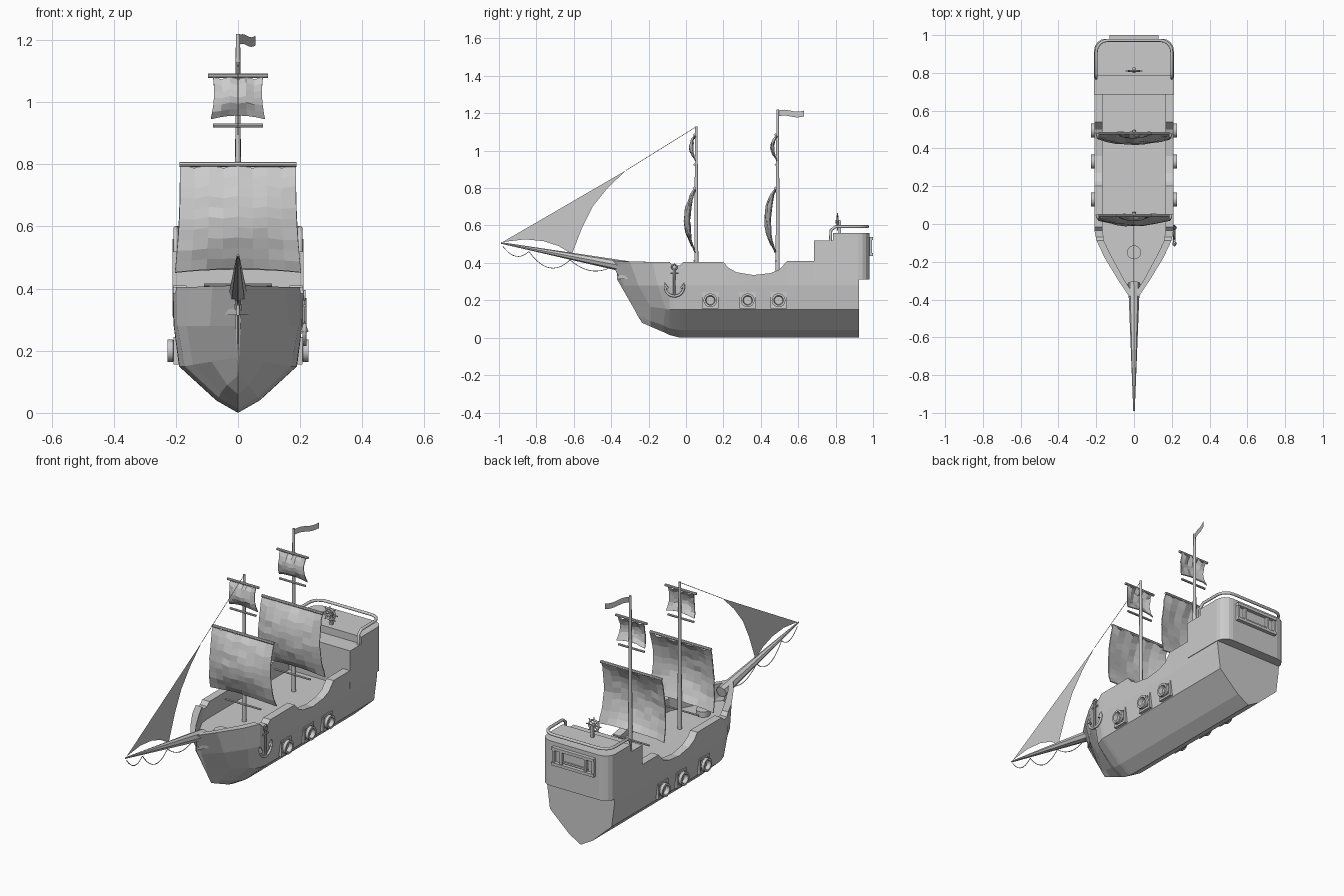
import bpy, bmesh, math, random
from mathutils import Vector, Matrix

if "Cube" in bpy.data.objects:
    bpy.data.objects.remove(bpy.data.objects["Cube"])
random.seed(4)
pi = math.pi

def make(name, verts, faces, smooth=False):
    bm = bmesh.new()
    vs = [bm.verts.new(v) for v in verts]
    for f in faces:
        bm.faces.new([vs[i] for i in f])
    bmesh.ops.remove_doubles(bm, verts=bm.verts, dist=1e-5)
    bmesh.ops.dissolve_degenerate(bm, edges=bm.edges, dist=1e-5)
    bmesh.ops.recalc_face_normals(bm, faces=bm.faces)
    me = bpy.data.meshes.new(name)
    bm.to_mesh(me)
    bm.free()
    ob = bpy.data.objects.new(name, me)
    bpy.context.collection.objects.link(ob)
    if smooth:
        select(ob)
        bpy.ops.object.shade_smooth_by_angle(angle=math.radians(40))
    return ob

def select(ob):
    bpy.ops.object.select_all(action='DESELECT')
    bpy.context.view_layer.objects.active = ob
    ob.select_set(True)

def box(name, lo, hi):
    v = [(x, y, z) for x in (lo[0], hi[0]) for y in (lo[1], hi[1]) for z in (lo[2], hi[2])]
    return make(name, v, [(0, 1, 3, 2), (4, 5, 7, 6), (0, 1, 5, 4), (2, 3, 7, 6), (0, 2, 6, 4), (1, 3, 7, 5)])

def prism(name, outline, z0, z1):
    n = len(outline)
    v = [(x, y, z) for z in (z0, z1) for x, y in outline]
    return make(name, v, [tuple(range(n)), tuple(range(n, 2 * n))] +
                [(i, (i + 1) % n, n + (i + 1) % n, n + i) for i in range(n)])

def rod(name, a, b, r1, r2=None, n=10):
    a, b = Vector(a), Vector(b)
    q = (b - a).to_track_quat('Z', 'Y')
    v = [p + q @ Vector((r * math.cos(2 * pi * i / n), r * math.sin(2 * pi * i / n), 0))
         for p, r in ((a, r1), (b, r1 if r2 is None else r2)) for i in range(n)]
    return make(name, v, [tuple(range(n)), tuple(range(n, 2 * n))] +
                [(i, (i + 1) % n, n + (i + 1) % n, n + i) for i in range(n)], True)

def tube(name, pts, r, cyclic=False, res=2):
    cu = bpy.data.curves.new(name, 'CURVE')
    cu.dimensions = '3D'
    cu.bevel_depth, cu.bevel_resolution, cu.use_fill_caps = r, res, True
    sp = cu.splines.new('POLY')
    sp.points.add(len(pts) - 1)
    for p, c in zip(sp.points, pts):
        p.co = (*c, 1)
    sp.use_cyclic_u = cyclic
    ob = bpy.data.objects.new(name, cu)
    bpy.context.collection.objects.link(ob)
    select(ob)
    bpy.ops.object.convert(target='MESH')
    return bpy.context.object

# Hull: lofted half sections (keel, bilge, chine, side, rail, inner rail, deck), mirrored
DECK = 0.315
def section(outer, inner):
    x, y = inner
    return outer + [(x, y, outer[-1][2]), (x, y, DECK), (0, y, DECK)]
rows = [
    section([(0, -.235, .08), (0, -.26, .12), (0, -.29, .18), (0, -.34, .28), (.014, -.40, .41)], (.004, -.37)),
    section([(0, -.19, .06), (.035, -.19, .09), (.085, -.19, .165), (.09, -.255, .28), (.082, -.30, .408)], (.055, -.29)),
    section([(0, -.12, .03), (.055, -.12, .065), (.145, -.11, .155), (.165, -.15, .28), (.155, -.18, .405)], (.12, -.17))]
sheer = [(-.088, .405), (-.07, .385), (-.035, .385), (-.015, .405), (.2, .405), (.225, .375), (.27, .35),
         (.36, .335), (.45, .345), (.5, .365), (.54, .41), (.925, .41)]
for y, z in sheer:
    k = max(0, (-.03 - y) / .06)
    rows.append(section([(0, y, .015 * k), (.07 - .008 * k, y, .04 + .01 * k), (.19 - .02 * k, y, .15),
                         (.207 - .012 * k, y, .28), (.21 - .012 * k, y, z)], (.166 - .006 * k, y)))
m = len(rows[0])
verts, faces = [], []
for s in (1, -1):
    o = len(verts)
    verts += [(s * x, y, z) for r in rows for x, y, z in r]
    for i in range(len(rows) - 1):
        for j in range(m - 1):
            faces.append((o + i * m + j, o + i * m + j + 1, o + (i + 1) * m + j + 1, o + (i + 1) * m + j))
    for i in (0, len(rows) - 1):
        faces.append(tuple(o + i * m + j for j in range(m)))
make("hull", verts, faces)

# Stern castle with rounded back corners, and the step in front of it
def rounded(w, y0, y1, r):
    right = [(w, y0)] + [(w - r + r * math.cos(a), y1 - r + r * math.sin(a)) for a in (0, pi / 8, pi / 4, 3 * pi / 8, pi / 2)]
    return right + [(-x, y) for x, y in reversed(right)]
prism("stern_castle", rounded(.211, .785, .98, .06), .31, .56)
box("stern_step", (-.211, .685, .31), (.211, .79, .52))

# Stern window: frame, mullions and sill
for z in (.445, .53):
    box("window_rail", (-.13, .975, z - .008), (.13, 1.0, z + .008))
for x in (-.122, -.075, .075, .122):
    box("window_post", (x - .007, .975, .445), (x + .007, .995, .53))
box("window_sill", (-.085, .975, .458), (.085, .988, .468))

# Stern railing
path = rounded(.2, .80, .972, .06)
tube("stern_railing", [(.2, .772, .515), (.2, .775, .575)] + [(x, y, .594) for x, y in path] +
     [(-.2, .775, .575), (-.2, .772, .515)], .008)

# Steering wheel
c = Vector((0, .81, .62))
ring = [(.03 * math.cos(2 * pi * i / 16), .81, .62 + .03 * math.sin(2 * pi * i / 16)) for i in range(16)]
tube("wheel_rim", ring, .005, True)
for i in range(4):
    d = Vector((math.cos(i * pi / 4), 0, math.sin(i * pi / 4))) * .046
    rod("wheel_spoke", c - d, c + d, .003, n=6)
rod("wheel_hub", (0, .80, .62), (0, .825, .62), .009)
box("wheel_stand", (-.008, .815, .55), (.008, .828, .625))

# Foredeck hatch
rod("deck_hatch", (0, -.15, DECK - .01), (0, -.15, DECK + .03), .037, n=16)

# Cannons with square ports on both sides
prof = [(.18, .030), (.205, .030), (.210, .037), (.227, .037), (.227, .026), (.205, .022), (.205, 0)]
n = 14
for s in (1, -1):
    for y in (.13, .33, .495):
        for dy, dz, w, h in ((0, .038, .043, .006), (0, -.038, .043, .006), (.038, 0, .006, .043), (-.038, 0, .006, .043)):
            box("port_frame", (s * .185, y + dy - w, .2 + dz - h), (s * .207, y + dy + w, .2 + dz + h))
        box("port_back", (s * .18, y - .04, .16), (s * .202, y + .04, .24))
        v = [(s * x, y + r * math.cos(2 * pi * k / n), .2 + r * math.sin(2 * pi * k / n)) for x, r in prof for k in range(n)]
        make("cannon", v, [(i * n + k, i * n + (k + 1) % n, (i + 1) * n + (k + 1) % n, (i + 1) * n + k)
                           for i in range(len(prof) - 1) for k in range(n)], True)

# Anchor hanging on the right side
def hang(y, z):
    return (.214, -.062 + y, z)
rod("anchor_shank", hang(0, .215), hang(0, .37), .007, .006, 8)
rod("anchor_stock", hang(-.022, .345), hang(.022, .345), .005, n=8)
tube("anchor_ring", [hang(.014 * math.cos(a * pi / 6), .378 + .014 * math.sin(a * pi / 6)) for a in range(12)], .004, True)
tube("anchor_arms", [hang(.05 * math.sin(a * pi / 12), .272 - .05 * math.cos(a * pi / 12)) for a in range(-7, 8)], .007)
for s in (1, -1):
    rod("anchor_fluke", hang(s * .042, .262), hang(s * .053, .295), .013, .001, 6)

# Square sails: billowing flat-faced grids
def sail(name, y0, ztop, zbot, wtop, wbot, depth, nx=8, nz=10):
    v = []
    for i in range(nz + 1):
        t = i / nz
        for j in range(nx + 1):
            u = 2 * j / nx - 1
            w = wtop + (wbot - wtop) * t - .006 * math.sin(pi * t)
            top = -.012 * (j % 2) * (1 - t)
            y = y0 - .008 - depth * math.sin(pi * t) ** .8 * (.5 + .5 * math.cos(pi * u / 2)) + random.uniform(-.004, .004)
            z = ztop + (zbot - ztop) * t + top + .012 * t * (1 - u * u)
            v.append((u * w, y, z))
    f = [(i * (nx + 1) + j, i * (nx + 1) + j + 1, (i + 1) * (nx + 1) + j + 1, (i + 1) * (nx + 1) + j)
         for i in range(nz) for j in range(nx)]
    ob = make(name, v, f)
    ob.modifiers.new("thickness", 'SOLIDIFY').thickness = .005

# Masts, yards and their sails
for pos, y, top in (("fore", .055, 1.13), ("main", .49, 1.22)):
    rod(pos + "_mast", (0, y, DECK - .01), (0, y, top), .012, .007)
    for z, w, r in ((.80, .188, .008), (1.085, .096, .007), (.925, .08, .006), (.412, .11, .005)):
        rod(pos + "_yard", (-w, y - .01, z), (w, y - .01, z), r, n=8)
    sail(pos + "_lower_sail", y, .80, .452, .187, .203, .058)
    sail(pos + "_upper_sail", y, 1.085, .945, .08, .087, .03, 6, 6)

# Flag waving aft from the main mast
v = []
for i in range(9):
    t = i / 8
    v += [(.057 * t, .49 + .14 * t, z + .005 * math.sin(t * 2 * pi)) for z in (1.183, 1.214)]
make("flag", v, [(2 * i, 2 * i + 1, 2 * i + 3, 2 * i + 2) for i in range(8)])

# Bowsprit, jib sail and forestay
rod("bowsprit", (0, -.31, .378), (0, -.99, .507), .031, .004, 8)
jib = [(-.98, .512), (-.32, .895), (-.42, .80), (-.50, .70), (-.555, .59), (-.61, .447),
       (-.68, .49), (-.76, .516), (-.86, .526)]
make("jib_sail", [(0, y, z) for y, z in jib], [tuple(range(len(jib)))])
rod("forestay", (0, -.32, .895), (0, .05, 1.125), .0015, n=5)

# Rope swags slung beneath the bowsprit
for y0, y1, sag in ((-.98, -.84, .04), (-.84, -.62, .065), (-.62, -.41, .035)):
    pts = []
    for i in range(11):
        t = i / 10
        y = y0 + (y1 - y0) * t
        pts.append((0, y, .50 - .19 * (y + .98) - .01 - sag * 4 * t * (1 - t) - .015 * (y + .98)))
    tube("bowsprit_rope", pts, .002, res=1)
